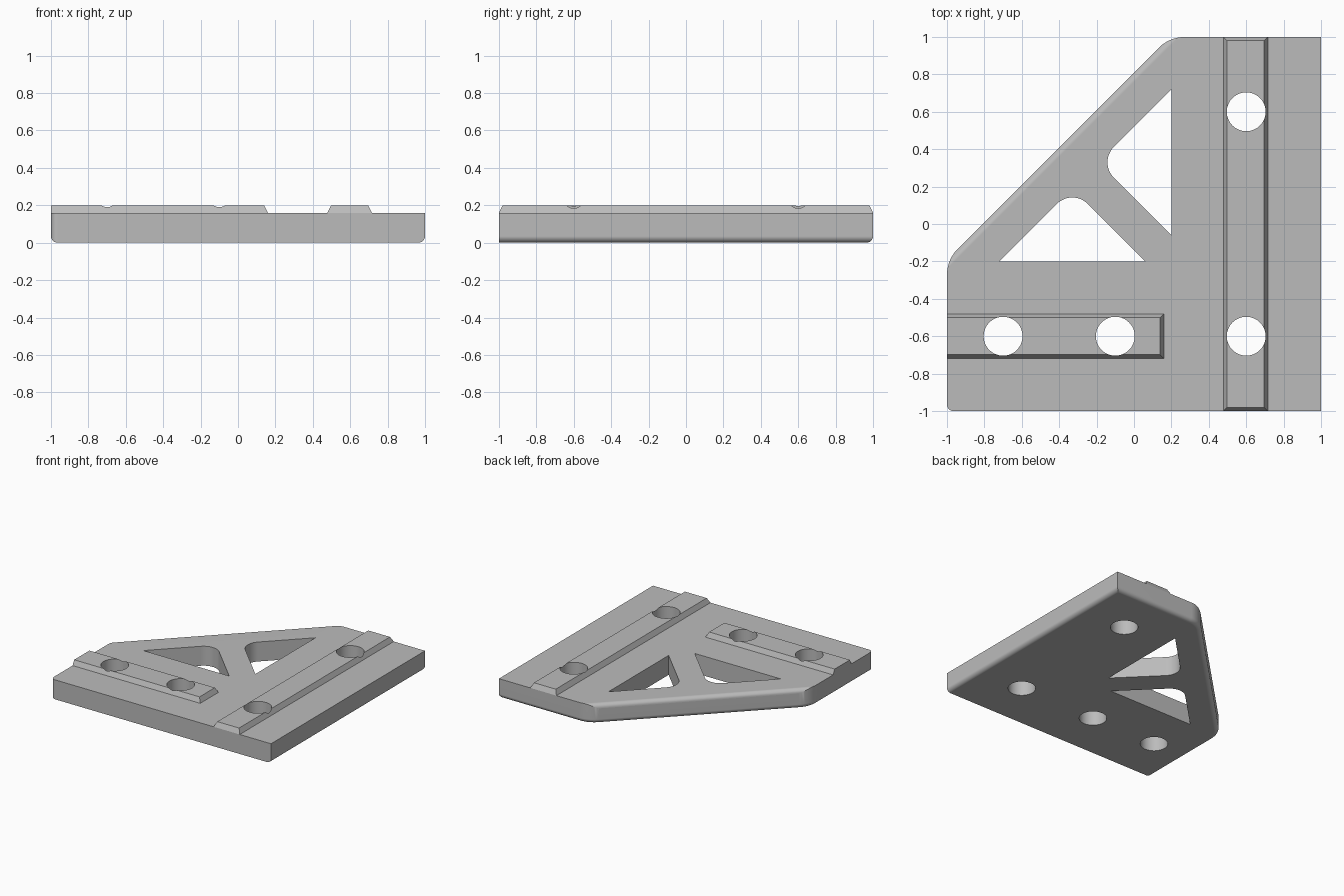
import bpy, bmesh, math
from mathutils import Vector

if "Cube" in bpy.data.objects:
    bpy.data.objects.remove(bpy.data.objects["Cube"])

grey = bpy.data.materials.new("plain grey")
grey.use_nodes = True
colour = (0.5, 0.5, 0.5, 1)
grey.diffuse_color = colour
grey.node_tree.nodes["Principled BSDF"].inputs["Base Color"].default_value = colour

PLATE, TOP, ROUND = 0.16, 0.20, 0.035


def make(name, bm):
    bmesh.ops.recalc_face_normals(bm, faces=bm.faces)
    mesh = bpy.data.meshes.new(name)
    bm.to_mesh(mesh)
    bm.free()
    mesh.materials.append(grey)
    obj = bpy.data.objects.new(name, mesh)
    bpy.context.collection.objects.link(obj)
    return obj


def prism(points, along):
    """Closed prism from a flat outline swept along a vector."""
    bm = bmesh.new()
    face = bm.faces.new([bm.verts.new(p) for p in points])
    swept = bmesh.ops.extrude_face_region(bm, geom=[face])["geom"]
    bmesh.ops.translate(bm, vec=along, verts=[v for v in swept if isinstance(v, bmesh.types.BMVert)])
    return bm


def fillet(before, corner, after, radius, steps=12):
    """Arc points that round one outline corner."""
    a, c, b = (Vector((*p, 0)) for p in (before, corner, after))
    u, v = (a - c).normalized(), (b - c).normalized()
    half = u.angle(v) / 2
    centre = c + (u + v).normalized() * radius / math.sin(half)
    start = c + u * radius / math.tan(half) - centre
    end = c + v * radius / math.tan(half) - centre
    sweep = start.angle(end)
    return [centre + (start * math.sin(sweep * (1 - i / steps)) + end * math.sin(sweep * i / steps))
            / math.sin(sweep) for i in range(steps + 1)]


def rounding_cutter(name, corner, u, v, along):
    """Waste outside a quarter round; u and v are the outward face directions."""
    corner, u, v = Vector(corner), Vector(u).normalized(), Vector(v).normalized()
    centre = corner - (u + v) * ROUND
    pts = [centre + (u * math.cos(i * math.pi / 16) + v * math.sin(i * math.pi / 16)) * ROUND
           for i in range(9)]
    gap = 0.02
    pts += [pts[-1] + v * gap, corner + (u + v) * gap, pts[0] + u * gap]
    return make(name, prism(pts, Vector(along)))


def cut(obj, cutters):
    bpy.context.view_layer.objects.active = obj
    for c in cutters:
        mod = obj.modifiers.new("cut", "BOOLEAN")
        mod.operation, mod.solver, mod.object = "DIFFERENCE", "EXACT", c
        bpy.ops.object.modifier_apply(modifier=mod.name)


def finish(obj):
    bpy.ops.object.select_all(action="DESELECT")
    obj.select_set(True)
    bpy.context.view_layer.objects.active = obj
    bpy.ops.object.shade_smooth_by_angle(angle=math.radians(25))
    mod = obj.modifiers.new("even_normals", "WEIGHTED_NORMAL")
    mod.keep_sharp = True


# Plate with a diagonal side, rounded along every lower edge but the front
low, high = (-1, -0.19), (0.19, 1)
outline = [Vector(p) for p in ((-1, -1, 0), (1, -1, 0), (1, 1, 0))]
outline += fillet((1, 1), high, low, 0.2) + fillet(high, low, (-1, -1), 0.2)
bm = prism(outline, (0, 0, PLATE))
lower = [e for e in bm.edges if all(v.co.z < 0.001 for v in e.verts)
         and not all(v.co.y < -0.999 for v in e.verts)]
bmesh.ops.bevel(bm, geom=lower, offset=ROUND, segments=6, profile=0.5, affect="EDGES")
plate = make("plate", bm)

# Bolt holes
holes = []
for x, y in ((-0.7, -0.6), (-0.1, -0.6), (0.6, -0.6), (0.6, 0.6)):
    ring = [Vector((x + 0.104 * math.cos(a), y + 0.104 * math.sin(a), -0.1))
            for a in (i * math.tau / 48 for i in range(48))]
    holes.append(make("hole_cutter", prism(ring, (0, 0, 0.5))))

# Triangular windows, mirrored across the brace between them
windows = []
tri = [Vector((0.2, 0.72, 0)), Vector((0.2, -0.06, 0))]
tri = tri + fillet((0.2, -0.06), (-0.19, 0.33), (0.2, 0.72), 0.117)
for mirrored in (False, True):
    pts = [Vector((-p.y, -p.x, -0.1)) if mirrored else Vector((p.x, p.y, -0.1)) for p in tri]
    windows.append(make("window_cutter", prism(pts, (0, 0, 0.5))))

# Rounded upper diagonal edge and rounded front corner
edges = [
    rounding_cutter("diagonal_cutter", (-1.3, -0.49, PLATE), (-1, 1, 0), (0, 0, 1), (1.8, 1.8, 0)),
    rounding_cutter("corner_cutter", (-1, -1, -0.1), (-1, 0, 0), (0, -1, 0), (0, 0, 0.5)),
]
cut(plate, holes + windows + edges)


# Raised rails with sloping sides
def rail(name, x0, x1, y0, y1, slope_left=0.02):
    bm = prism([(x0, y0, PLATE), (x1, y0, PLATE), (x1, y1, PLATE), (x0, y1, PLATE)],
               (0, 0, TOP - PLATE))
    for v in bm.verts:
        if v.co.z > PLATE + 0.01:
            v.co.x += slope_left if v.co.x < (x0 + x1) / 2 else -0.02
            v.co.y += 0.02 if v.co.y < (y0 + y1) / 2 else -0.02
    return make(name, bm)


long_rail = rail("long_rail", 0.478, 0.716, -1, 1)
short_rail = rail("short_rail", -1, 0.16, -0.719, -0.481, slope_left=0)
cut(long_rail, holes[2:])
cut(short_rail, holes[:2])

for cutter in holes + windows + edges:
    bpy.data.objects.remove(cutter)
for part in (plate, long_rail, short_rail):
    finish(part)
